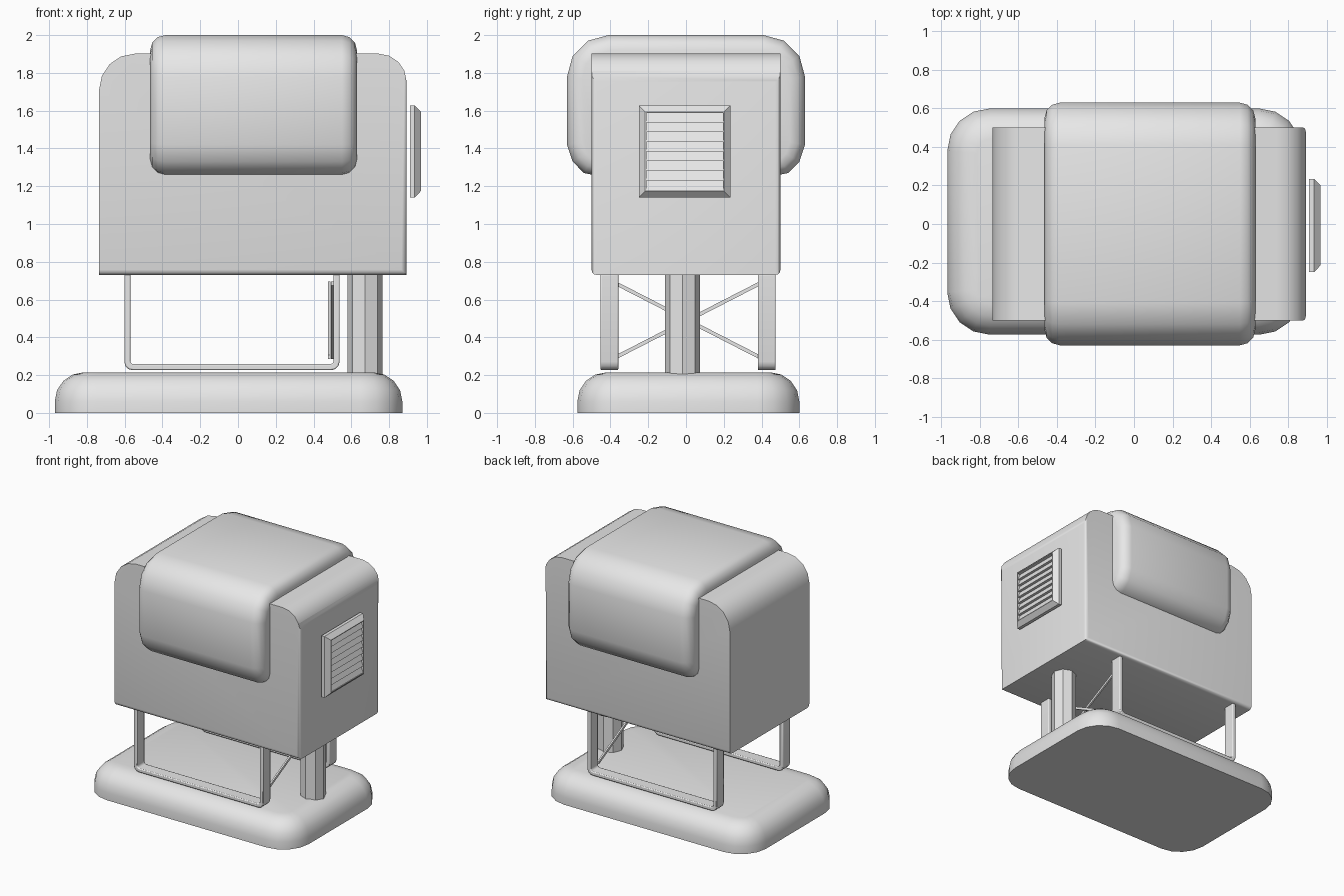
import bpy, bmesh
from math import cos, sin, pi, radians
from mathutils import Vector

cube = bpy.data.objects.get("Cube")
if cube:
    bpy.data.objects.remove(cube, do_unlink=True)

grey = bpy.data.materials.new("light_grey")
grey.use_nodes = True
grey.diffuse_color = (0.8, 0.8, 0.8, 1)
grey.node_tree.nodes["Principled BSDF"].inputs["Base Color"].default_value = (0.8, 0.8, 0.8, 1)


def finish(name, bm, angle=35):
    bmesh.ops.recalc_face_normals(bm, faces=bm.faces)
    mesh = bpy.data.meshes.new(name)
    bm.to_mesh(mesh)
    bm.free()
    mesh.materials.append(grey)
    obj = bpy.data.objects.new(name, mesh)
    bpy.context.collection.objects.link(obj)
    bpy.ops.object.select_all(action='DESELECT')
    obj.select_set(True)
    bpy.context.view_layer.objects.active = obj
    bpy.ops.object.shade_smooth_by_angle(angle=radians(angle))
    return obj


def place(axis, a, b, d):
    return {'x': (d, a, b), 'y': (a, d, b), 'z': (a, b, d)}[axis]


def prism(name, pts, axis, lo, hi, pick=None, width=0.0, segs=2, angle=35):
    """Extrude a flat outline along an axis and round the picked edges."""
    bm = bmesh.new()
    ends = [[bm.verts.new(place(axis, a, b, d)) for a, b in pts] for d in (lo, hi)]
    bm.faces.new(ends[0])
    bm.faces.new(ends[1])
    n = len(pts)
    for i in range(n):
        j = (i + 1) % n
        bm.faces.new((ends[0][i], ends[0][j], ends[1][j], ends[1][i]))
    bmesh.ops.recalc_face_normals(bm, faces=bm.faces)
    if pick:
        edges = [e for e in bm.edges if pick(e.verts[0].co, e.verts[1].co)]
        bmesh.ops.bevel(bm, geom=edges, offset=width, segments=segs, profile=0.5,
                        affect='EDGES', clamp_overlap=False)
    return finish(name, bm, angle)


def arc(cx, cy, r, start, end, segs=4):
    return [(cx + r * cos(start + (end - start) * i / segs),
             cy + r * sin(start + (end - start) * i / segs)) for i in range(segs + 1)]


def rounded_rect(x0, x1, y0, y1, r, segs=4):
    return (arc(x1 - r, y1 - r, r, 0, pi / 2, segs) + arc(x0 + r, y1 - r, r, pi / 2, pi, segs)
            + arc(x0 + r, y0 + r, r, pi, 1.5 * pi, segs)
            + arc(x1 - r, y0 + r, r, 1.5 * pi, 2 * pi, segs))


# Base slab with a rounded rim and flat underside
prism("base", rounded_rect(-0.97, 0.87, -0.575, 0.60, 0.22), 'z', 0, 0.215,
      lambda a, b: min(a.z, b.z) > 0.2, 0.155, 4)

# Main housing with rounded shoulders
outline = ([(-0.735, 0.73), (0.893, 0.73)] + arc(0.743, 1.752, 0.15, 0, pi / 2)
           + arc(-0.545, 1.712, 0.19, pi / 2, pi))
prism("housing", outline, 'y', -0.5, 0.5,
      lambda a, b: (min(a.x, b.x) > 0.88 and abs(a.z - b.z) > 0.5)
      or (max(a.z, b.z) < 0.74 and abs(a.x - b.x) > 0.5), 0.028, 3)

# Padded cover straddling the housing
half = [(0.46, 1.253), (0.54, 1.27), (0.60, 1.33), (0.63, 1.42),
        (0.63, 1.78), (0.60, 1.89), (0.52, 1.97), (0.41, 2.0)]
prism("cover", half + [(-y, z) for y, z in reversed(half)], 'x', -0.465, 0.63,
      lambda a, b: abs(a.x - b.x) < 0.01, 0.08, 3)

# Support column
prism("column", [(0.673 + 0.093 * cos(i * pi / 4), -0.018 + 0.093 * sin(i * pi / 4))
                 for i in range(8)], 'z', 0.205, 0.74)


# U-shaped strap legs
def u_path(x0, x1, z0, r):
    return ([(x0, 0.735)] + arc(x0 + r, z0 + r, r, pi, 1.5 * pi, 3)
            + arc(x1 - r, z0 + r, r, 1.5 * pi, 2 * pi, 3) + [(x1, 0.735)])


strap = u_path(-0.602, 0.538, 0.226, 0.045) + u_path(-0.57, 0.506, 0.258, 0.018)[::-1]
for name, y in (("front_leg", -0.453), ("back_leg", 0.38)):
    leg = prism(name, strap, 'y', y, y + 0.095)
    bevel = leg.modifiers.new("Soft edges", 'BEVEL')
    bevel.width = 0.007
    bevel.segments = 2
    bevel.limit_method = 'ANGLE'
    bevel.angle_limit = radians(40)

# Crossed braces between the legs
for name, x, z0, z1 in (("brace_rising", 0.476, 0.295, 0.685),
                        ("brace_falling", 0.492, 0.685, 0.295)):
    t = 0.011
    prism(name, [(-0.37, z0 - t), (0.39, z1 - t), (0.39, z1 + t), (-0.37, z0 + t)],
          'x', x, x + 0.013)

# Vent frame lofted from rectangles, with a sunken centre
bm = bmesh.new()
rings = []
for x, inset in ((0.91, 0), (0.935, 0), (0.968, 0.034), (0.968, 0.04), (0.935, 0.04)):
    y0, y1, z0, z1 = -0.25 + inset, 0.235 - inset, 1.14 + inset, 1.628 - inset
    rings.append([bm.verts.new((x, y, z)) for y, z in ((y0, z0), (y1, z0), (y1, z1), (y0, z1))])
for r, s in zip(rings, rings[1:]):
    for i in range(4):
        j = (i + 1) % 4
        bm.faces.new((r[i], r[j], s[j], s[i]))
bm.faces.new(rings[0])
bm.faces.new(rings[-1])
finish("vent_frame", bm, 20)

# Sloping vent slats
count, bottom, pitch = 8, 1.18, 0.051
teeth = [(0.93, bottom)]
for i in range(count):
    teeth += [(0.964, bottom + i * pitch), (0.942, bottom + (i + 1) * pitch)]
teeth.append((0.93, bottom + count * pitch))
prism("vent_slats", teeth, 'y', -0.212, 0.197, angle=20)
